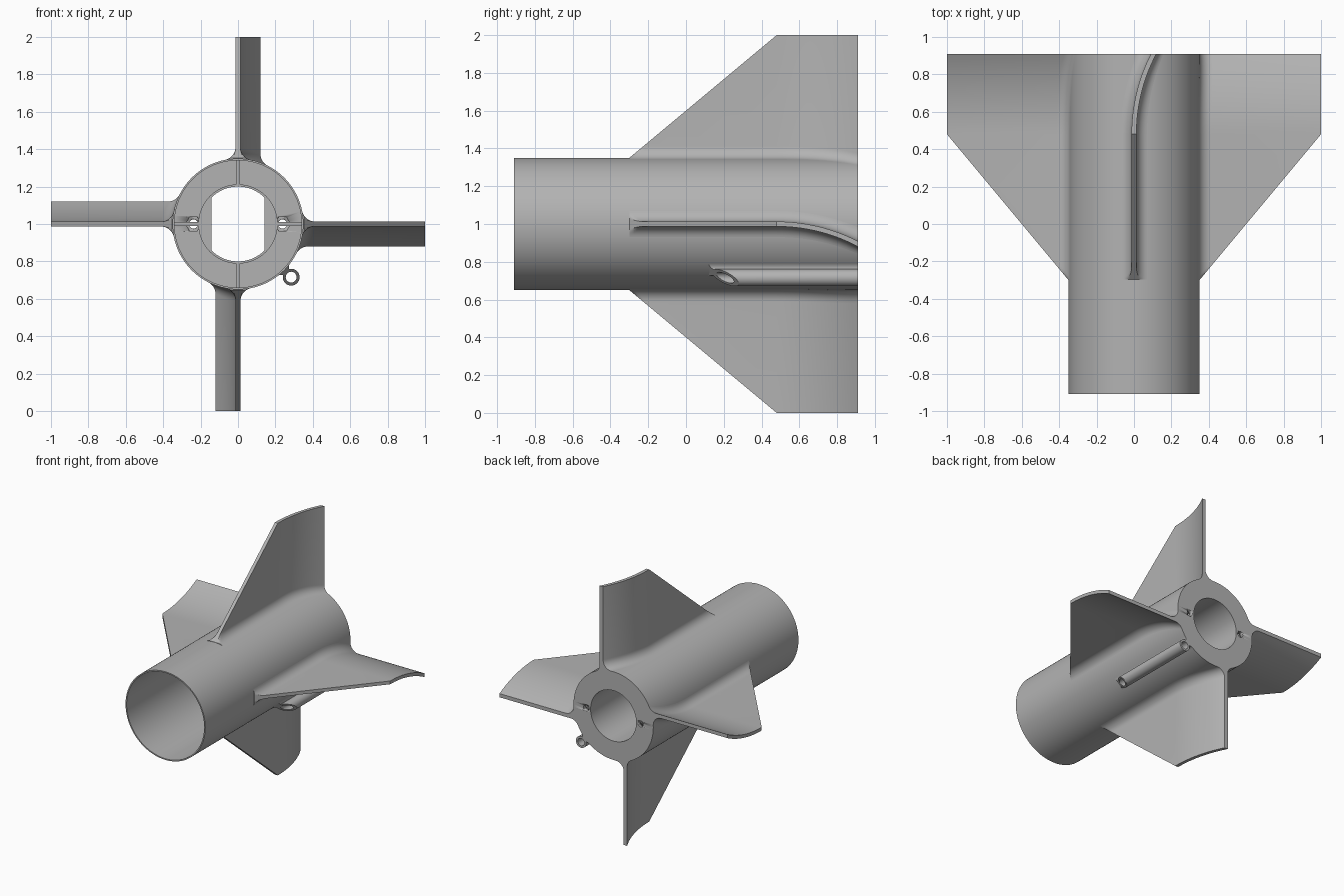
import bpy, bmesh, math
from math import sin, cos, pi, sqrt
from mathutils import Vector

cube = bpy.data.objects.get("Cube")
if cube:
    bpy.data.objects.remove(cube, do_unlink=True)

grey = bpy.data.materials.new("plain grey")
grey.use_nodes = True
tone = (0.45, 0.45, 0.45, 1)
grey.diffuse_color = tone
grey.node_tree.nodes["Principled BSDF"].inputs["Base Color"].default_value = tone

R = 0.35            # body radius
WALL = 0.34         # inside of the body wall
BORE = 0.2          # motor bore radius
BACK = 0.91         # half length


def place(u, y, v, a=0):
    """Across u and outward v, turned by angle a about the body axis."""
    return Vector((u * cos(a) + v * sin(a), y, v * cos(a) - u * sin(a) + 1))


def loft(name, rings, caps=True, loop=False):
    """Skin a list of rings with equal point counts."""
    bm = bmesh.new()
    rows = [[bm.verts.new(p) for p in ring] for ring in rings]
    pairs = list(zip(rows, rows[1:]))
    if loop:
        pairs.append((rows[-1], rows[0]))
    for r, s in pairs:
        n = len(r)
        for i in range(n):
            j = (i + 1) % n
            bm.faces.new((r[i], r[j], s[j], s[i]))
    if caps:
        bm.faces.new(rows[0])
        bm.faces.new(rows[-1])
    bmesh.ops.remove_doubles(bm, verts=bm.verts, dist=1e-5)
    bmesh.ops.recalc_face_normals(bm, faces=bm.faces)
    me = bpy.data.meshes.new(name)
    bm.to_mesh(me)
    bm.free()
    me.materials.append(grey)
    ob = bpy.data.objects.new(name, me)
    bpy.context.collection.objects.link(ob)
    bpy.ops.object.select_all(action='DESELECT')
    ob.select_set(True)
    bpy.context.view_layer.objects.active = ob
    bpy.ops.object.shade_smooth_by_angle(angle=math.radians(30))
    return ob


def circle(r, y, n=96, cx=0, cz=0):
    return [place(cx + r * cos(2 * pi * i / n), y, cz + r * sin(2 * pi * i / n))
            for i in range(n)]


def lathe(name, profile, n=96):
    return loft(name, [circle(r, y, n) for r, y in profile], caps=False, loop=True)


def section(c, t, f, top, steps=10):
    """Outline of a blade at offset c with fillets f flowing onto the body."""
    pts = []
    for side in (-1, 1):
        cu = c + side * (t + f)
        cv = sqrt((R + f) ** 2 - cu ** 2)
        end = math.atan2(-cv, -cu * side)       # towards the body axis
        half = []
        for i in range(steps + 1):
            a = pi + (end + 2 * pi - pi) * i / steps
            half.append((cu + side * f * cos(a), min(top, cv + f * sin(a))))
        half.insert(0, (c + side * t, top))
        pts += half[::-1] if side < 0 else half
    return pts


# Body tube and motor tube
lathe("body_tube", [(R, -BACK), (R, BACK), (WALL, BACK), (WALL, -BACK)])
lathe("motor_tube", [(0.212, -0.05), (0.212, BACK), (BORE, BACK), (BORE, -0.05)])

# Rear plate with two screw holes and nut pockets
plate = lathe("rear_plate", [(0.345, 0.85), (0.345, BACK), (0.205, BACK), (0.205, 0.85)])
for side in (-1, 1):
    for label, r, n, y0, y1 in (("screw_hole", 0.024, 24, 0.8, 1.0),
                                ("nut_pocket", 0.042, 6, 0.8, 0.88)):
        cutter = loft(label + "_cutter", [circle(r, y, n, side * 0.238) for y in (y0, y1)])
        mod = plate.modifiers.new(label, 'BOOLEAN')
        mod.operation = 'DIFFERENCE'
        mod.solver = 'EXACT'
        mod.object = cutter
        cutter.hide_render = True
        cutter.hide_set(True)

# Four inner ribs between the motor tube and the body
for k in range(4):
    a = k * pi / 2
    box = [(-0.01, 0.205), (0.01, 0.205), (0.01, 0.345), (-0.01, 0.345)]
    loft("inner_rib", [[place(u, y, v, a) for u, v in box] for y in (-0.05, 0.86)])

# Motor stops: circle segments on both sides of the bore
for side in (-1, 1):
    w = math.acos(0.14 / BORE)
    seg = [(side * 0.203 * cos(w * i / 8), 0.203 * sin(w * i / 8)) for i in range(-8, 9)]
    loft("motor_stop", [[place(u, y, v) for u, v in seg] for y in (-0.05, -0.02)])

# Four fins, straight at first, then curling sideways towards the back
BEND, CURL = 0.48, 0.93
stations = [-0.298 + 0.012 * i for i in range(10)] + [-0.1, 0.2, BEND]
stations += [BEND + (BACK - BEND) * i / 14 for i in range(1, 15)]
names = ("top_fin", "left_fin", "bottom_fin", "right_fin")
for k, name in enumerate(names):
    rings = []
    for y in stations:
        d = max(0, y - BEND)
        fall = sqrt(CURL ** 2 - d ** 2)
        top = min(1, R + 0.65 * (y + 0.3) / 0.78)
        outline = section(CURL - fall, 0.013 * CURL / fall, 0.07, top)
        rings.append([place(u, y, v, k * pi / 2) for u, v in outline])
    loft(name, rings)


# Launch guide: small tube on a filleted web, with a slanted front end
def slant(v):
    return 0.1 + 1.6 * (v - 0.335)


GUIDE = 3 * pi / 4
web = section(0, 0.014, 0.04, 0.367)
loft("guide_web", [[place(u, slant(v), v, GUIDE) for u, v in web],
                   [place(u, BACK, v, GUIDE) for u, v in web]])
rings = []
for r, front in ((0.045, True), (0.045, False), (0.029, False), (0.029, True)):
    ring = []
    for i in range(40):
        u, v = r * cos(pi * i / 20), 0.402 + r * sin(pi * i / 20)
        ring.append(place(u, slant(v) if front else BACK, v, GUIDE))
    rings.append(ring)
loft("guide_tube", rings, caps=False, loop=True)
